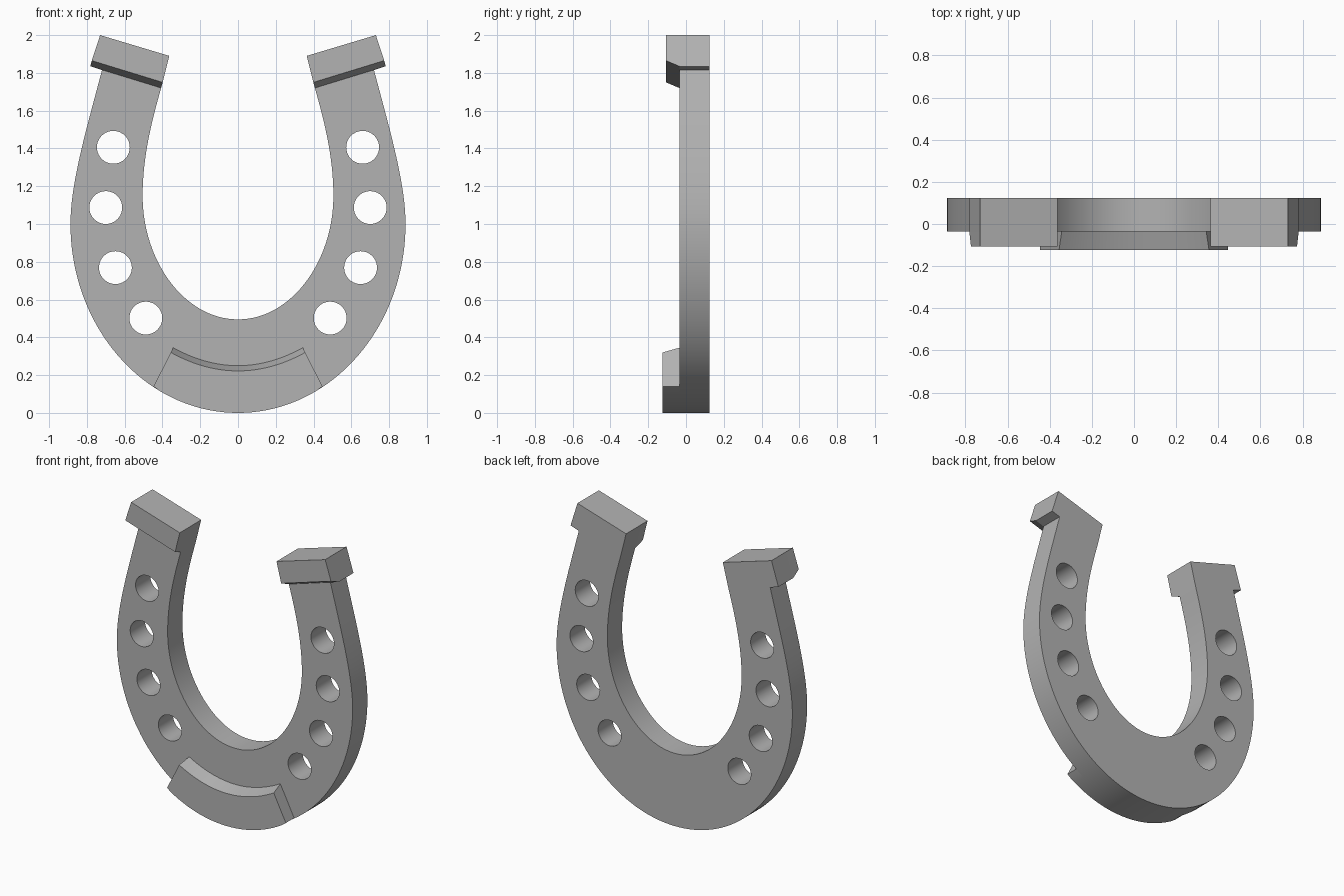
import bpy, bmesh, math
from mathutils import Vector, Matrix
from mathutils.geometry import interpolate_bezier

cube = bpy.data.objects.get("Cube")
if cube:
    bpy.data.objects.remove(cube)

BACK, FACE = 0.124, -0.035          # depth of the shoe plate
CAULK_FRONT, TOE_FRONT = -0.106, -0.124

steel = bpy.data.materials.new("steel grey")
steel.use_nodes = True
colour = (0.45, 0.45, 0.45, 1)
steel.diffuse_color = colour
steel.node_tree.nodes["Principled BSDF"].inputs["Base Color"].default_value = colour


def bezier(a, b, c, d, count):
    pts = [Vector((p[0], p[1], 0)) for p in (a, b, c, d)]
    return [(p.x, p.y) for p in interpolate_bezier(*pts, count)]


def mirrored(points):
    return [(-x, z) for x, z in points]


def add_object(name, bm):
    bmesh.ops.recalc_face_normals(bm, faces=bm.faces)
    mesh = bpy.data.meshes.new(name)
    bm.to_mesh(mesh)
    bm.free()
    mesh.materials.append(steel)
    obj = bpy.data.objects.new(name, mesh)
    bpy.context.collection.objects.link(obj)
    return obj


def loft(name, rear, y_rear, front, y_front):
    """Solid between two outlines with equal point counts."""
    bm = bmesh.new()
    a = [bm.verts.new((x, y_rear, z)) for x, z in rear]
    b = [bm.verts.new((x, y_front, z)) for x, z in front]
    bm.faces.new(a)
    bm.faces.new(b[::-1])
    for i in range(len(a)):
        j = (i + 1) % len(a)
        bm.faces.new((a[i], b[i], b[j], a[j]))
    return add_object(name, bm)


def finish(obj):
    bpy.ops.object.select_all(action='DESELECT')
    obj.select_set(True)
    bpy.context.view_layer.objects.active = obj
    bpy.ops.object.shade_smooth_by_angle(angle=math.radians(30))


# Half outlines, from the toe up to the heel
outer_low = bezier((0, 0), (0.49, 0), (0.887, 0.45), (0.887, 1.0), 40)
outer_high = bezier((0.887, 1.0), (0.887, 1.22), (0.80, 1.51), (0.72, 1.815), 20)
inner_low = bezier((0, 0.495), (0.28, 0.495), (0.505, 0.80), (0.505, 1.15), 32)
inner_high = bezier((0.505, 1.15), (0.505, 1.36), (0.455, 1.55), (0.407, 1.72), 16)
heel = [(0.782, 1.835), (0.73, 2.0), (0.364, 1.89), (0.407, 1.72)]

# Shoe plate with the heel ends
outer = outer_low + outer_high[1:]
inner = inner_low + inner_high[1:]
half = outer + heel[:3] + inner[::-1]
outline = half + mirrored(half[1:-1])[::-1]
plate = loft("shoe_plate", outline, BACK, outline, FACE)

# Nail holes
bm = bmesh.new()
for x, z in ((0.66, 1.406), (0.70, 1.087), (0.649, 0.769), (0.488, 0.502)):
    for side in (-1, 1):
        place = Matrix.Translation((side * x, 0, z)) @ Matrix.Rotation(math.pi / 2, 4, 'X')
        bmesh.ops.create_cone(bm, cap_ends=True, segments=40, radius1=0.087,
                              radius2=0.087, depth=1, matrix=place)
cutter = add_object("nail_hole_cutter", bm)
cutter.hide_render = True
cut = plate.modifiers.new("nail holes", 'BOOLEAN')
cut.operation = 'DIFFERENCE'
cut.solver = 'EXACT'
cut.object = cutter
bpy.context.view_layer.objects.active = plate
bpy.ops.object.modifier_apply(modifier=cut.name)
bpy.data.objects.remove(cutter)
finish(plate)

# Heel caulks, undercut toward the front
low_out, top_out, top_in, low_in = heel
raised = [(low_out[0] - 0.008, low_out[1] + 0.03), top_out, top_in,
          (low_in[0] - 0.008, low_in[1] + 0.03)]
loft("left_heel_caulk", heel, FACE, raised, CAULK_FRONT)
loft("right_heel_caulk", mirrored(heel), FACE, mirrored(raised), CAULK_FRONT)

# Toe grab with a sloping curved upper side
rim = [p for p in outer_low if p[0] < 0.44] + [(0.447, 0.14)]
rim = mirrored(rim[1:])[::-1] + rim


def ridge(half_width, middle, end, count=24):
    ts = [1 - 2 * i / count for i in range(count + 1)]
    return [(half_width * t, middle + (end - middle) * t * t) for t in ts]


toe = loft("toe_grab", rim + ridge(0.343, 0.25, 0.345), FACE,
           rim + ridge(0.356, 0.222, 0.32), TOE_FRONT)
finish(toe)
